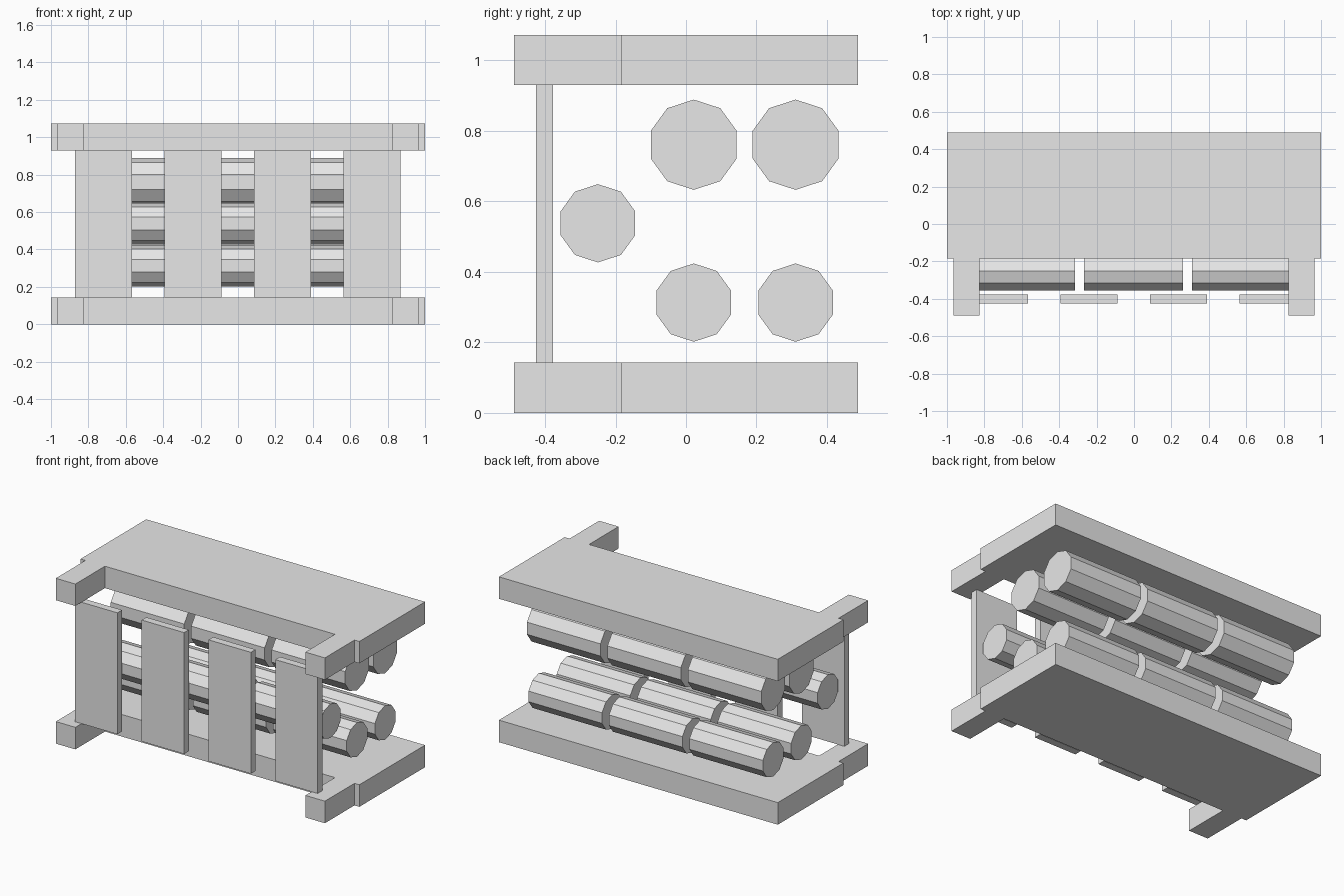
import bpy, bmesh, math
from mathutils import Matrix

if "Cube" in bpy.data.objects:
    bpy.data.objects.remove(bpy.data.objects["Cube"])

grey = bpy.data.materials.new("plain grey")
grey.diffuse_color = (0.8, 0.8, 0.8, 1)
grey.use_nodes = True
grey.node_tree.nodes["Principled BSDF"].inputs["Base Color"].default_value = grey.diffuse_color


def finish(name, bm):
    bmesh.ops.recalc_face_normals(bm, faces=bm.faces)
    mesh = bpy.data.meshes.new(name)
    bm.to_mesh(mesh)
    bm.free()
    mesh.materials.append(grey)
    obj = bpy.data.objects.new(name, mesh)
    bpy.context.collection.objects.link(obj)
    return obj


def prism(name, outline, z0, z1):
    """Extrude a flat outline (x, y) from z0 up to z1."""
    bm = bmesh.new()
    face = bm.faces.new([bm.verts.new((x, y, z0)) for x, y in outline])
    top = bmesh.ops.extrude_face_region(bm, geom=[face])["geom"]
    verts = [v for v in top if isinstance(v, bmesh.types.BMVert)]
    bmesh.ops.translate(bm, verts=verts, vec=(0, 0, z1 - z0))
    return finish(name, bm)


def log(name, x, y, z, radius, length):
    """Ten-sided log lying along x with a corner pointing up."""
    bm = bmesh.new()
    bmesh.ops.create_cone(bm, cap_ends=True, segments=10, radius1=radius,
                          radius2=radius, depth=length)
    # put a corner on top whatever the starting angle, then lay along x
    v = bm.verts[:][0]
    turn = -math.atan2(v.co.y, v.co.x)
    bm.transform(Matrix.Translation((x, y, z))
                 @ Matrix.Rotation(math.pi / 2, 4, 'Y')
                 @ Matrix.Rotation(turn, 4, 'Z'))
    return finish(name, bm)


# Base and roof: slab with two narrower arms reaching forward
half = [(1.0, 0.488), (1.0, -0.185), (0.965, -0.185), (0.965, -0.488),
        (0.825, -0.488), (0.825, -0.185)]
outline = half + [(-x, y) for x, y in reversed(half)]
prism("base_slab", outline, 0.0, 0.143)
prism("roof_slab", outline, 0.93, 1.072)

# Four upright slats across the front
for i in range(4):
    x = -0.72 + i * 0.479
    w = 0.152
    prism(f"front_slat_{i + 1}", [(x - w, -0.425), (x + w, -0.425),
                                  (x + w, -0.377), (x - w, -0.377)], 0.143, 0.93)

# Five rows of logs, three pieces in each row
rows = [(0.022, 0.761, 0.128), (0.311, 0.761, 0.128), (-0.25, 0.538, 0.111),
        (0.022, 0.313, 0.111), (0.311, 0.313, 0.111)]
for r, (y, z, radius) in enumerate(rows):
    for i in range(3):
        log(f"log_row{r + 1}_piece{i + 1}", -0.0025 + (i - 1) * 0.577, y, z, radius, 0.527)
